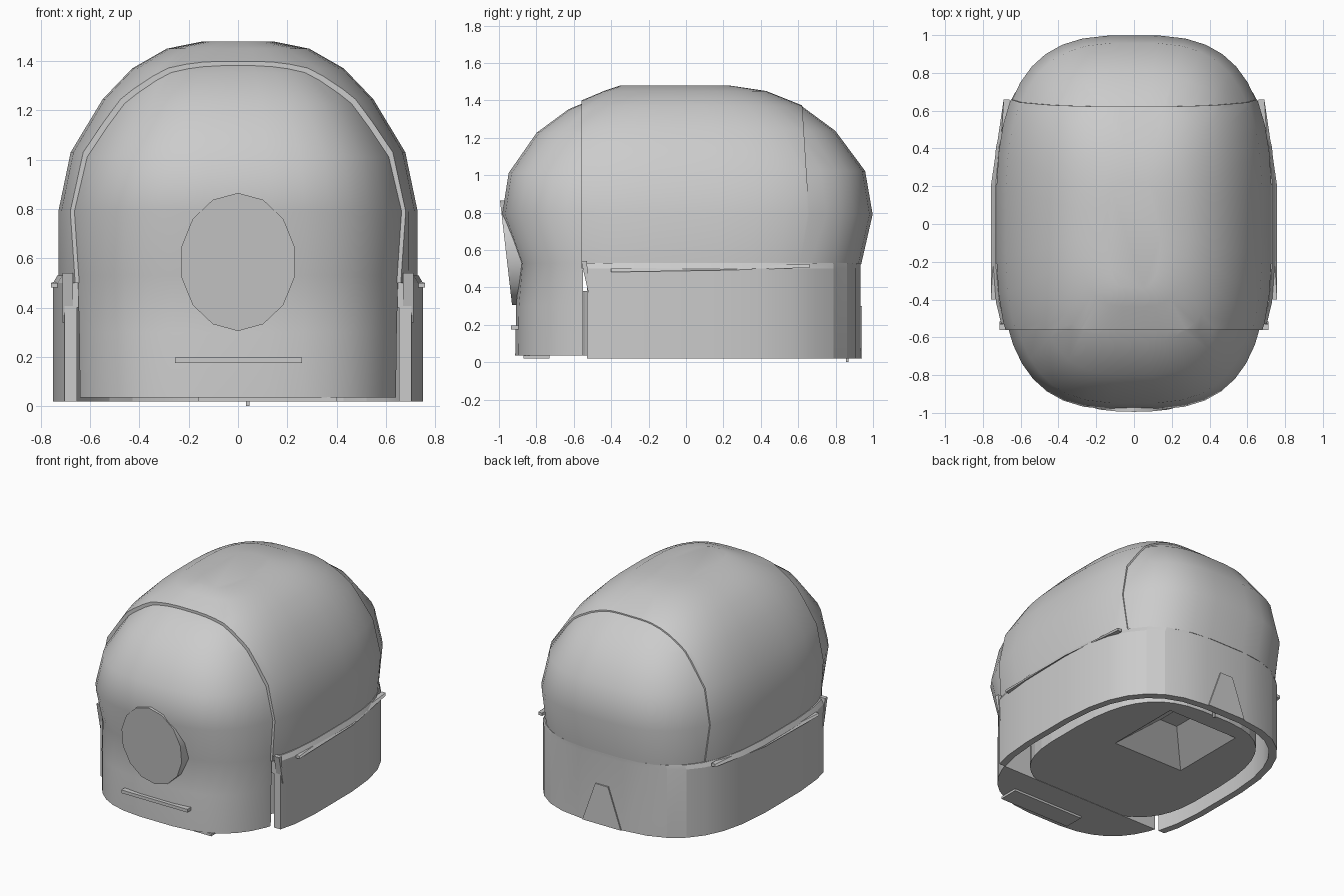
import bpy, bmesh, math
from mathutils import Vector

if "Cube" in bpy.data.objects:
    bpy.data.objects.remove(bpy.data.objects["Cube"])

grey = bpy.data.materials.new("plain grey")
grey.use_nodes = True
grey.diffuse_color = (0.6, 0.6, 0.6, 1)
grey.node_tree.nodes["Principled BSDF"].inputs["Base Color"].default_value = grey.diffuse_color


def finish(name, bm, smooth=None):
    bmesh.ops.recalc_face_normals(bm, faces=bm.faces)
    mesh = bpy.data.meshes.new(name)
    bm.to_mesh(mesh)
    bm.free()
    mesh.materials.append(grey)
    ob = bpy.data.objects.new(name, mesh)
    bpy.context.collection.objects.link(ob)
    if smooth:
        bpy.ops.object.select_all(action='DESELECT')
        ob.select_set(True)
        bpy.context.view_layer.objects.active = ob
        bpy.ops.object.shade_smooth_by_angle(angle=math.radians(smooth))
    return ob


def power(v, e):
    return math.copysign(abs(v) ** e, v)


def loft(rings, segments=40, n=3.0):
    """Stack rounded outlines (z, half width, front y, back y)."""
    bm = bmesh.new()
    rows = []
    for z, w, yf, yb in rings:
        row = []
        for i in range(segments):
            a = math.tau * (i + 0.5) / segments
            s = power(math.sin(a), 2 / n)
            y = s * yb if s > 0 else -s * yf
            row.append(bm.verts.new((w * power(math.cos(a), 2 / n), y, z)))
        rows.append(row)
    for a, b in zip(rows, rows[1:]):
        for i in range(segments):
            j = (i + 1) % segments
            bm.faces.new((a[i], a[j], b[j], b[i]))
    bm.faces.new(rows[0])
    bm.faces.new(rows[-1])
    return bm


def cut(bm, point, normal):
    """Remove everything on the normal's side and close the opening."""
    geom = bm.verts[:] + bm.edges[:] + bm.faces[:]
    bmesh.ops.bisect_plane(bm, geom=geom, plane_co=point, plane_no=normal, clear_outer=True)
    bmesh.ops.holes_fill(bm, edges=[e for e in bm.edges if e.is_boundary], sides=0)
    return bm


def box(name, lo, hi):
    bm = bmesh.new()
    bmesh.ops.create_cube(bm, size=1)
    lo, hi = Vector(lo), Vector(hi)
    for v in bm.verts:
        v.co = (lo + hi) / 2 + v.co * (hi - lo)
    return finish(name, bm)


def prism(name, front, back, smooth=None):
    bm = bmesh.new()
    a = [bm.verts.new(p) for p in front]
    b = [bm.verts.new(p) for p in back]
    bm.faces.new(a)
    bm.faces.new(b)
    for i in range(len(a)):
        j = (i + 1) % len(a)
        bm.faces.new((a[i], a[j], b[j], b[i]))
    return finish(name, bm, smooth)


# Overall domed form, shared by the three shells
BODY = [(0.035, 0.715, -0.915, 0.935), (0.3, 0.72, -0.91, 0.935),
        (0.53, 0.73, -0.89, 0.94), (0.79, 0.73, -0.985, 1.0),
        (1.03, 0.68, -0.95, 0.96), (1.245, 0.55, -0.8, 0.8),
        (1.37, 0.43, -0.63, 0.63), (1.45, 0.29, -0.44, 0.43),
        (1.48, 0.14, -0.35, 0.23)]
SEAM = Vector((0, 0.65, 0.93))
SEAM_DIR = Vector((0, 0.93, 0.06)).normalized()


def shrunk(amount):
    return [(z - amount * (z > 1), w - amount, yf, yb) for z, w, yf, yb in BODY]


# Front cap, slightly smaller than the middle shell
finish("front_cap", cut(loft(shrunk(0.018)), (0, -0.55, 0), (0, 1, 0)), 35)

# Middle shell, with its rims standing proud of both caps
bm = cut(loft(BODY), (0, -0.56, 0), (0, -1, 0))
cut(bm, SEAM, SEAM_DIR)
cut(bm, (0, 0, 0.5), (0, 0, -1))
finish("middle_shell", bm, 35)

# Rear cap
bm = cut(loft(shrunk(0.008)), SEAM - SEAM_DIR * 0.01, -SEAM_DIR)
cut(bm, (0, 0, 0.525), (0, 0, -1))
finish("rear_cap", bm, 35)

# Base skirt, hollow underneath
bm = loft([(0.4, 0.705, -0.9, 0.885), (0.02, 0.705, -0.9, 0.885),
           (0.02, 0.752, -0.95, 0.935), (0.5, 0.752, -0.95, 0.935),
           (0.53, 0.735, -0.94, 0.938)], segments=32)
finish("base_skirt", cut(bm, (0, -0.53, 0), (0, -1, 0)), 15)

# Floor block with a tapered pit
floor = finish("floor", loft([(0.037, 0.61, -0.6, 0.83), (0.38, 0.61, -0.6, 0.83)]))
bm = bmesh.new()
bmesh.ops.create_cube(bm, size=1)
for v in bm.verts:
    half = 0.07 if v.co.z > 0 else 0.3
    v.co = (math.copysign(half, v.co.x), 0.42 + math.copysign(half, v.co.y),
            0.2 if v.co.z > 0 else 0.02)
cutter = finish("pit_cutter", bm)
cutter.hide_render = True
mod = floor.modifiers.new("pit", 'BOOLEAN')
mod.operation = 'DIFFERENCE'
mod.object = cutter
bpy.ops.object.select_all(action='DESELECT')
bpy.context.view_layer.objects.active = floor
floor.select_set(True)
bpy.ops.object.modifier_apply(modifier=mod.name)
bpy.data.objects.remove(cutter)

# Side rails along the ledge, and pointed tongues ending the front rim
for side, s in (("left", 1), ("right", -1)):
    rail = [(-0.4, 0.482), (0.2, 0.492), (0.66, 0.505), (0.66, 0.525), (-0.4, 0.5)]
    prism(side + "_rail", [(s * (0.758 if y < 0.5 else 0.69), y, z) for y, z in rail],
          [(s * 0.66, y, z) for y, z in rail])
    tongue = [(-0.56, 0.54), (-0.515, 0.34), (-0.53, 0.54)]
    prism(side + "_tongue", [(s * 0.712, y, z) for y, z in tongue],
          [(s * 0.67, y, z) for y, z in tongue])

# Round plate on the front, leaning forward at its top
rim = []
for i in range(14):
    a = math.tau * i / 14
    z = 0.585 + 0.28 * math.cos(a)
    rim.append((0.235 * math.sin(a), -0.93 - 0.115 * (z - 0.305), z))
prism("round_plate", rim, [(x, -0.86, z) for x, y, z in rim], 30)

# Small details: front bar, rear tab, underside plate and peg
box("front_bar", (-0.255, -0.935, 0.175), (0.26, -0.87, 0.197))
box("underside_plate", (-0.16, -0.87, 0.02), (0.4, -0.73, 0.037))
tab = [(-0.15, 0.02), (0.15, 0.02), (0.05, 0.3), (-0.05, 0.3)]
prism("rear_tab", [(x, 0.941, z) for x, z in tab], [(x, 0.932, z) for x, z in tab])
box("peg", (0.033, 0.855, 0), (0.047, 0.87, 0.05))
